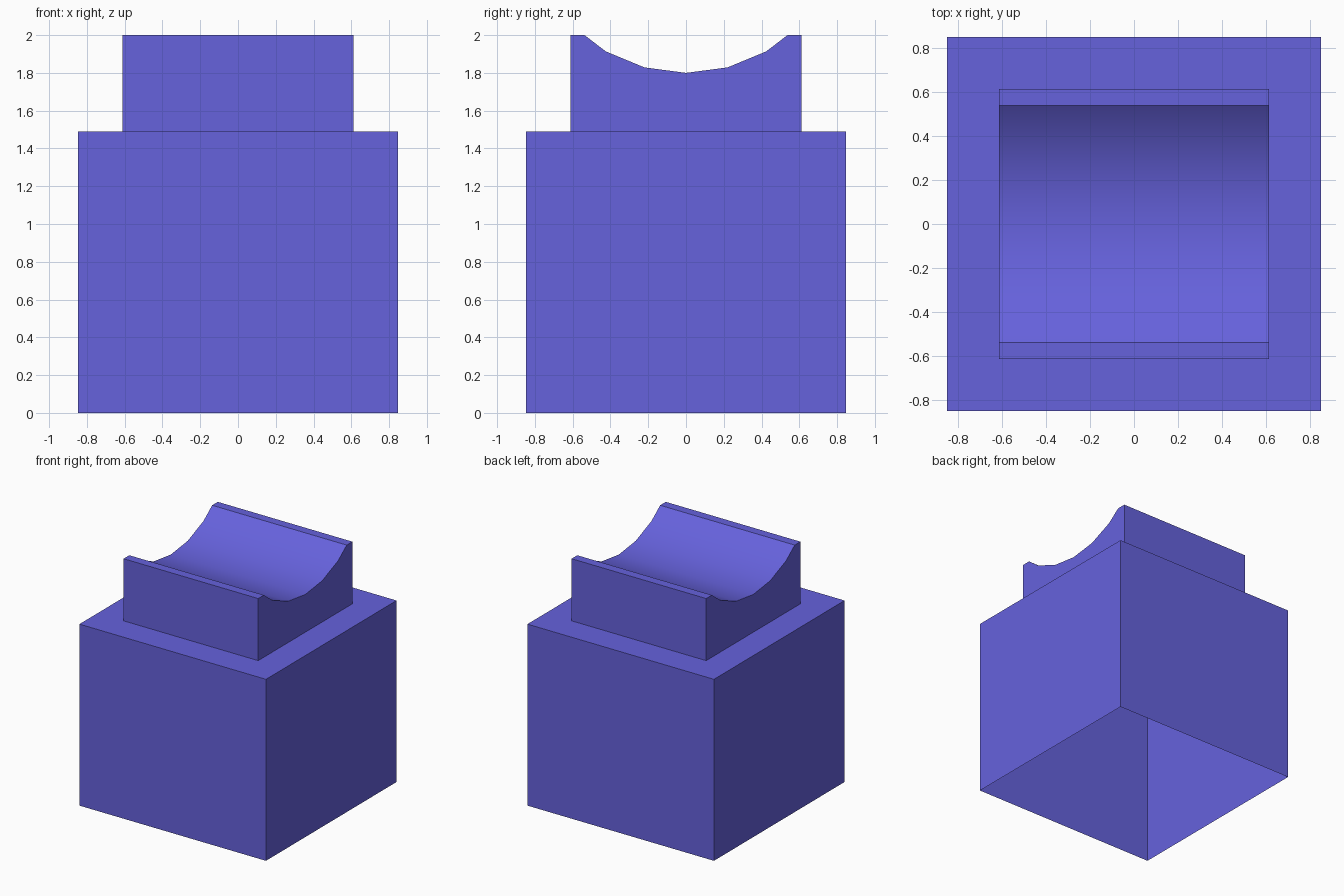
import bpy, bmesh
from math import sin, cos, radians

cube = bpy.data.objects.get("Cube")
if cube:
    bpy.data.objects.remove(cube, do_unlink=True)

BASE, NECK = 0.847, 0.611      # half widths
SHOULDER, TOP = 1.49, 2.0      # heights
RADIUS, AXIS_Z = 0.85, 2.65    # cylinder that shapes the trough

violet = bpy.data.materials.new("violet_blue")
violet.use_nodes = True
colour = (0.133, 0.122, 0.72, 1)
violet.diffuse_color = colour
violet.node_tree.nodes["Principled BSDF"].inputs["Base Color"].default_value = colour


def add_object(name, bm):
    mesh = bpy.data.meshes.new(name)
    bm.to_mesh(mesh)
    bm.free()
    mesh.materials.append(violet)
    obj = bpy.data.objects.new(name, mesh)
    bpy.context.collection.objects.link(obj)
    return obj


# Base: thin box, open underneath, with a square opening in its top
bm = bmesh.new()
bmesh.ops.create_cube(bm, size=1)
for v in bm.verts:
    v.co = (v.co.x * 2 * BASE, v.co.y * 2 * BASE, (v.co.z + 0.5) * SHOULDER)
top = next(f for f in bm.faces if f.normal.z > 0.9)
bottom = next(f for f in bm.faces if f.normal.z < -0.9)
bmesh.ops.inset_region(bm, faces=[top], thickness=BASE - NECK, use_even_offset=True)
bmesh.ops.delete(bm, geom=[top, bottom], context="FACES")
add_object("base", bm)

# Trough curve: 15 degree steps of the cylinder, cut off at the rim
curve = [(RADIUS * sin(radians(a)), AXIS_Z - RADIUS * cos(radians(a)))
         for a in range(-45, 46, 15)]
(y0, z0), (y1, z1) = curve[-2:]
rim = y0 + (y1 - y0) * (TOP - z0) / (z1 - z0)
curve[0], curve[-1] = (-rim, TOP), (rim, TOP)
profile = [(-NECK, SHOULDER), (-NECK, TOP), *curve, (NECK, TOP), (NECK, SHOULDER)]

# Saddle: profile extruded along x, left open underneath
bm = bmesh.new()
end = bm.faces.new([bm.verts.new((-NECK, y, z)) for y, z in profile])
out = bmesh.ops.extrude_face_region(bm, geom=[end], use_keep_orig=True)
bmesh.ops.translate(bm, vec=(2 * NECK, 0, 0),
                    verts=[g for g in out["geom"] if isinstance(g, bmesh.types.BMVert)])
bmesh.ops.recalc_face_normals(bm, faces=bm.faces)
underside = [f for f in bm.faces if all(v.co.z < SHOULDER + 0.001 for v in f.verts)]
bmesh.ops.delete(bm, geom=underside, context="FACES")
saddle = add_object("saddle", bm)

# Smooth trough with crisp rims
bpy.ops.object.select_all(action="DESELECT")
saddle.select_set(True)
bpy.context.view_layer.objects.active = saddle
bpy.ops.object.shade_smooth_by_angle(angle=radians(25))
